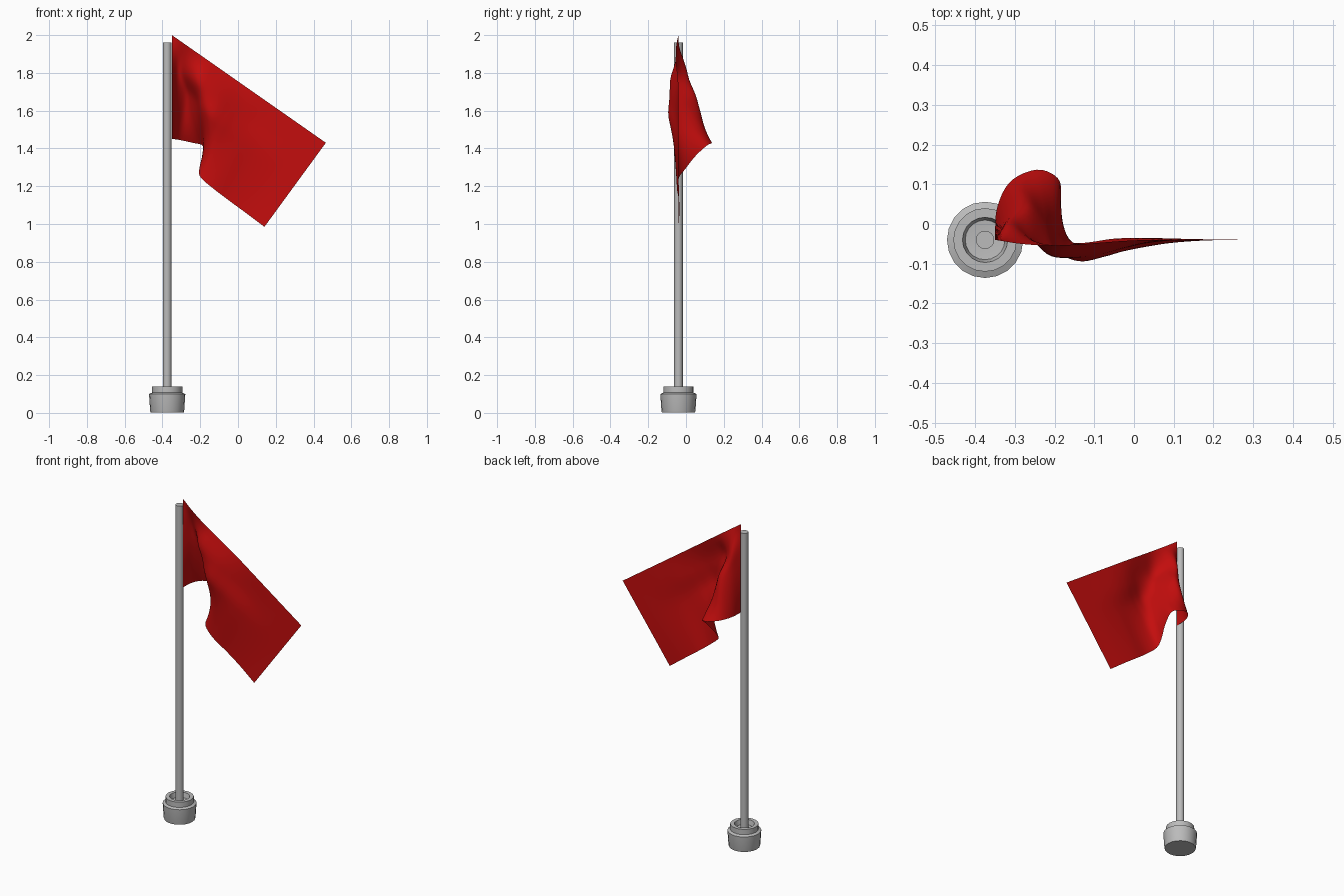
import bpy, bmesh, math
from mathutils import Vector

cube = bpy.data.objects.get("Cube")
if cube:
    bpy.data.objects.remove(cube, do_unlink=True)

POLE_X, POLE_Y = -0.375, -0.04


def material(name, colour):
    m = bpy.data.materials.new(name)
    m.use_nodes = True
    m.diffuse_color = colour
    m.node_tree.nodes["Principled BSDF"].inputs["Base Color"].default_value = colour
    return m


def finish(name, bm, mat, angle):
    mesh = bpy.data.meshes.new(name)
    bm.to_mesh(mesh)
    bm.free()
    mesh.materials.append(mat)
    ob = bpy.data.objects.new(name, mesh)
    bpy.context.collection.objects.link(ob)
    bpy.ops.object.select_all(action='DESELECT')
    ob.select_set(True)
    bpy.context.view_layer.objects.active = ob
    bpy.ops.object.shade_smooth_by_angle(angle=math.radians(angle))
    return ob


def lathe(name, profile, sides, mat):
    """Spin a (radius, height) profile about the pole axis."""
    bm = bmesh.new()
    verts = [bm.verts.new((r, 0, z)) for r, z in profile]
    edges = [bm.edges.new(pair) for pair in zip(verts, verts[1:])]
    bmesh.ops.spin(bm, geom=verts + edges, cent=(0, 0, 0), axis=(0, 0, 1),
                   angle=math.tau, steps=sides, use_merge=True)
    bmesh.ops.remove_doubles(bm, verts=bm.verts, dist=0.0005)
    bmesh.ops.recalc_face_normals(bm, faces=bm.faces)
    ob = finish(name, bm, mat, 30)
    ob.location = (POLE_X, POLE_Y, 0)
    return ob


def spline(knots, points, u):
    """Smooth curve through points placed at the given knots."""
    n = len(knots) - 1
    i = max(k for k in range(n) if knots[k] <= u)

    def slope(k):
        a, b = max(k - 1, 0), min(k + 1, n)
        return (points[b] - points[a]) / (knots[b] - knots[a])

    h = knots[i + 1] - knots[i]
    t = (u - knots[i]) / h
    s = 1 - t
    return (points[i] * (s * s * (1 + 2 * t)) + points[i + 1] * (t * t * (1 + 2 * s))
            + slope(i) * (h * t * s * s) - slope(i + 1) * (h * t * t * s))


grey = material("metal grey", (0.5, 0.5, 0.5, 1))
red = material("flag red", (0.55, 0.004, 0.004, 1))

# Weighted base with a hollow collar
lathe("base", [(0, 0.003), (0.088, 0.003), (0.09, 0.01), (0.096, 0.1), (0.08, 0.107),
               (0.08, 0.14), (0.057, 0.14), (0.05, 0.11), (0, 0.105)], 20, grey)

# Pole
lathe("pole", [(0, 0.1), (0.023, 0.1), (0.023, 1.96), (0, 1.96)], 16, grey)

# Flag: nearly straight top edge, with a fold that deepens line by line to the bottom edge
across = [0, .08, .16, .24, .31, .39, .47, .53, .61, .72, .85, 1]
down = [0, .25, .5, 1]
bow = [0, .01, .014, .012, .008, .003, 0, 0, 0, 0, 0, 0]
top = [Vector((-.35, -.04, 2)).lerp(Vector((.465, -.04, 1.43)), k) - Vector((0, b, 0))
       for k, b in zip(across, bow)]
upper = [Vector(p) for p in (
    (-.35, -.04, 1.862), (-.31, 0, 1.83), (-.265, -.03, 1.795), (-.215, -.078, 1.755),
    (-.16, -.086, 1.715), (-.095, -.08, 1.67), (-.03, -.063, 1.62), (.015, -.052, 1.585),
    (.08, -.043, 1.54), (.165, -.04, 1.478), (.268, -.04, 1.403), (.384, -.04, 1.319))]
middle = [Vector(p) for p in (
    (-.35, -.04, 1.725), (-.315, .02, 1.71), (-.265, .05, 1.68), (-.22, 0, 1.645),
    (-.195, -.055, 1.61), (-.15, -.088, 1.565), (-.095, -.083, 1.52), (-.05, -.072, 1.485),
    (.01, -.06, 1.435), (.09, -.047, 1.37), (.19, -.04, 1.292), (.302, -.04, 1.207))]
bottom = [Vector(p) for p in (
    (-.35, -.04, 1.45), (-.345, .04, 1.45), (-.31, .108, 1.445), (-.24, .137, 1.43),
    (-.188, .11, 1.415), (-.19, .05, 1.36), (-.205, -.005, 1.29), (-.2, -.035, 1.25),
    (-.14, -.048, 1.195), (-.05, -.037, 1.126), (.04, -.035, 1.06), (.14, -.04, .985))]

COLS, ROWS = 60, 24
bm = bmesh.new()
grid = []
for c in range(COLS + 1):
    rib = [spline(across, line, c / COLS) for line in (top, upper, middle, bottom)]
    grid.append([bm.verts.new(spline(down, rib, r / ROWS)) for r in range(ROWS + 1)])
for a, b in zip(grid, grid[1:]):
    for r in range(ROWS):
        bm.faces.new((a[r], a[r + 1], b[r + 1], b[r]))
finish("flag", bm, red, 60)
